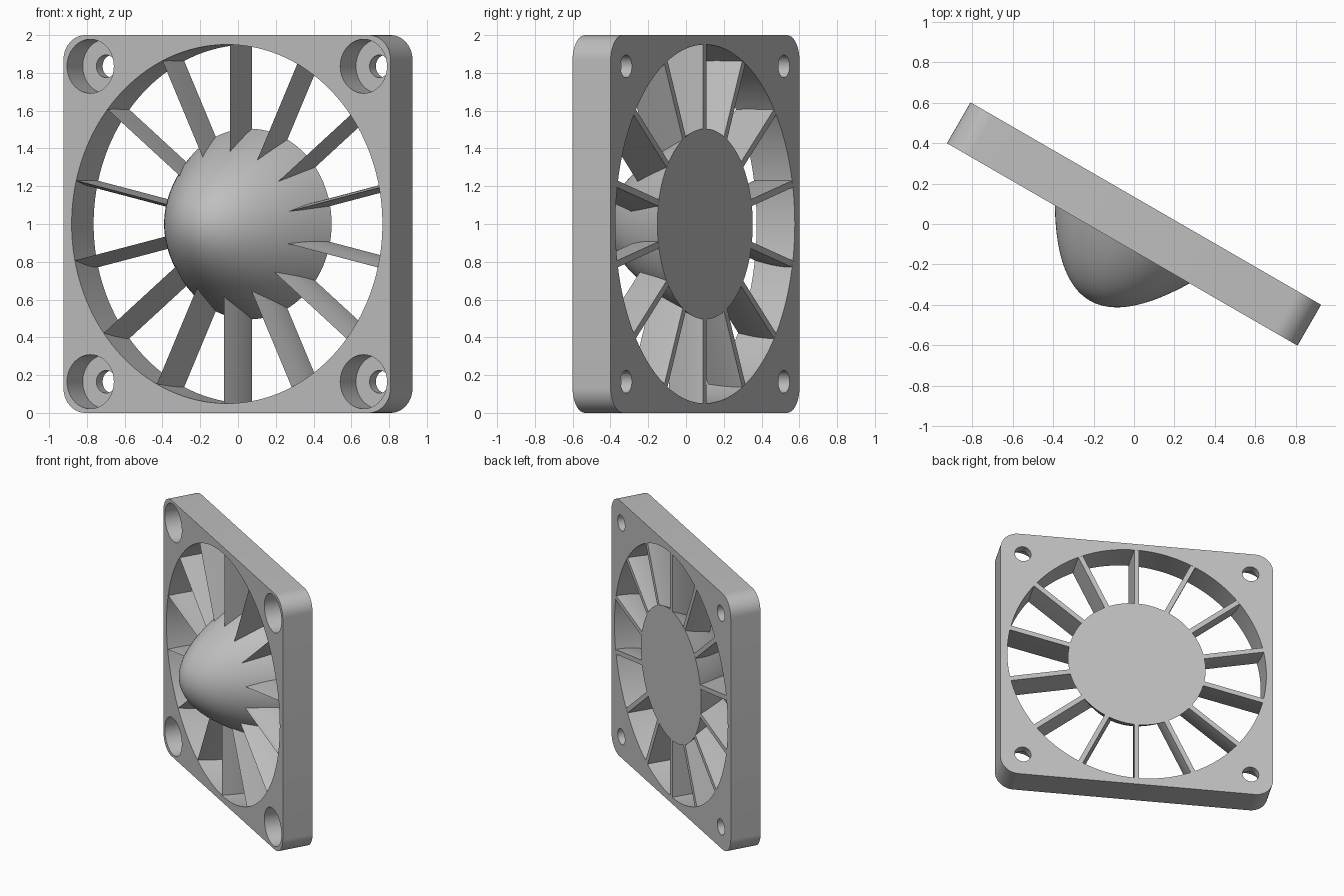
import bpy, bmesh, math
from mathutils import Matrix, Vector

cube = bpy.data.objects.get("Cube")
if cube:
    bpy.data.objects.remove(cube, do_unlink=True)

HALF = 0.1165                     # half the frame depth
OPENING = 0.95                    # radius of the airflow opening
HUB_R, HUB_TIP = 0.505, 0.437     # hub radius and nose height
BLADES = 14
PLACE = Matrix.Translation((0, 0, 1)) @ Matrix.Rotation(math.radians(-30), 4, 'Z')

grey = bpy.data.materials.new("light_grey")
grey.use_nodes = True
grey.diffuse_color = (0.52, 0.52, 0.52, 1)
grey.node_tree.nodes["Principled BSDF"].inputs["Base Color"].default_value = (0.52, 0.52, 0.52, 1)


def add_object(name, bm):
    bmesh.ops.recalc_face_normals(bm, faces=bm.faces)
    mesh = bpy.data.meshes.new(name)
    bm.to_mesh(mesh)
    bm.free()
    mesh.materials.append(grey)
    obj = bpy.data.objects.new(name, mesh)
    bpy.context.collection.objects.link(obj)
    obj.matrix_world = PLACE
    return obj


def smooth(obj):
    bpy.ops.object.select_all(action='DESELECT')
    obj.select_set(True)
    bpy.context.view_layer.objects.active = obj
    bpy.ops.object.shade_smooth_by_angle(angle=math.radians(35))


def extrude_outline(bm, points, offset):
    """Turn an outline into a closed prism."""
    face = bm.faces.new([bm.verts.new(p) for p in points])
    out = bmesh.ops.extrude_face_region(bm, geom=[face], use_keep_orig=True)
    moved = [v for v in out["geom"] if isinstance(v, bmesh.types.BMVert)]
    bmesh.ops.translate(bm, verts=moved, vec=offset)


def circle(x, z, r, y, steps=64, start=0.0, sweep=math.tau):
    return [(x + r * math.cos(start + sweep * i / steps), y,
             z + r * math.sin(start + sweep * i / steps)) for i in range(steps)]


def cutter(name, x, z, r, y0, y1, steps=64):
    bm = bmesh.new()
    extrude_outline(bm, circle(x, z, r, y0, steps), (0, y1 - y0, 0))
    obj = add_object(name, bm)
    obj.hide_render = True
    return obj


# Square frame with rounded corners
corner = 0.133
outline = []
for k, (sx, sz) in enumerate([(1, 1), (-1, 1), (-1, -1), (1, -1)]):
    c = 1 - corner
    for i in range(13):
        a = math.pi / 2 * (k + i / 12)
        outline.append((sx * c + corner * math.cos(a), -HALF, sz * c + corner * math.sin(a)))
bm = bmesh.new()
extrude_outline(bm, outline, (0, 2 * HALF, 0))
frame = add_object("frame", bm)

# Airflow opening, screw holes and counterbores
cutters = [cutter("opening_cutter", 0, 0, OPENING, -0.3, 0.3, 128)]
for sx in (-1, 1):
    for sz in (-1, 1):
        x, z = 0.835 * sx, 0.835 * sz
        cutters.append(cutter("counterbore_cutter", x, z, 0.143, -0.3, 0.05))
        cutters.append(cutter("screw_hole_cutter", x, z, 0.06, -0.25, 0.3, 40))
for c in cutters:
    mod = frame.modifiers.new("cut", 'BOOLEAN')
    mod.operation, mod.solver, mod.object = 'DIFFERENCE', 'EXACT', c
bpy.context.view_layer.update()
cut_mesh = bpy.data.meshes.new_from_object(
    frame.evaluated_get(bpy.context.evaluated_depsgraph_get()))
frame.modifiers.clear()
frame.data = cut_mesh
for c in cutters:
    bpy.data.objects.remove(c, do_unlink=True)
smooth(frame)

# Hub: paraboloid nose with a flat back
bm = bmesh.new()
rings, steps = 28, 96
back = [bm.verts.new(p) for p in circle(0, 0, HUB_R, HALF, steps)]
bm.faces.new(back)
prev = back
for i in range(1, rings):
    t = 1 - i / rings
    y = HALF - (HUB_TIP + HALF) * (1 - t * t)
    ring = [bm.verts.new(p) for p in circle(0, 0, HUB_R * t, y, steps)]
    for j in range(steps):
        k = (j + 1) % steps
        bm.faces.new((prev[j], prev[k], ring[k], ring[j]))
    prev = ring
tip = bm.verts.new((0, -HUB_TIP, 0))
for j in range(steps):
    bm.faces.new((prev[j], prev[(j + 1) % steps], tip))
smooth(add_object("hub", bm))

# Blades: flat on one side, curving to a sharp front edge on the other
section = [(0.018, HALF - 0.001), (0.019, 0.04), (0.0205, -0.04), (0.019, 0.001 - HALF)]
for i in range(9):
    t = i / 8
    section.append((0.019 - 0.037 * math.sin(t * math.pi / 2), 0.001 - HALF + (2 * HALF - 0.002) * t))
for n in range(BLADES):
    a = math.pi / 2 + math.tau * n / BLADES
    radial = Vector((math.cos(a), 0, math.sin(a)))
    across = Vector((math.sin(a), 0, -math.cos(a)))
    bm = bmesh.new()
    extrude_outline(bm, [radial * 0.36 + across * s + Vector((0, y, 0)) for s, y in section],
                    radial * (OPENING + 0.004 - 0.36))
    smooth(add_object(f"blade_{n + 1}", bm))
